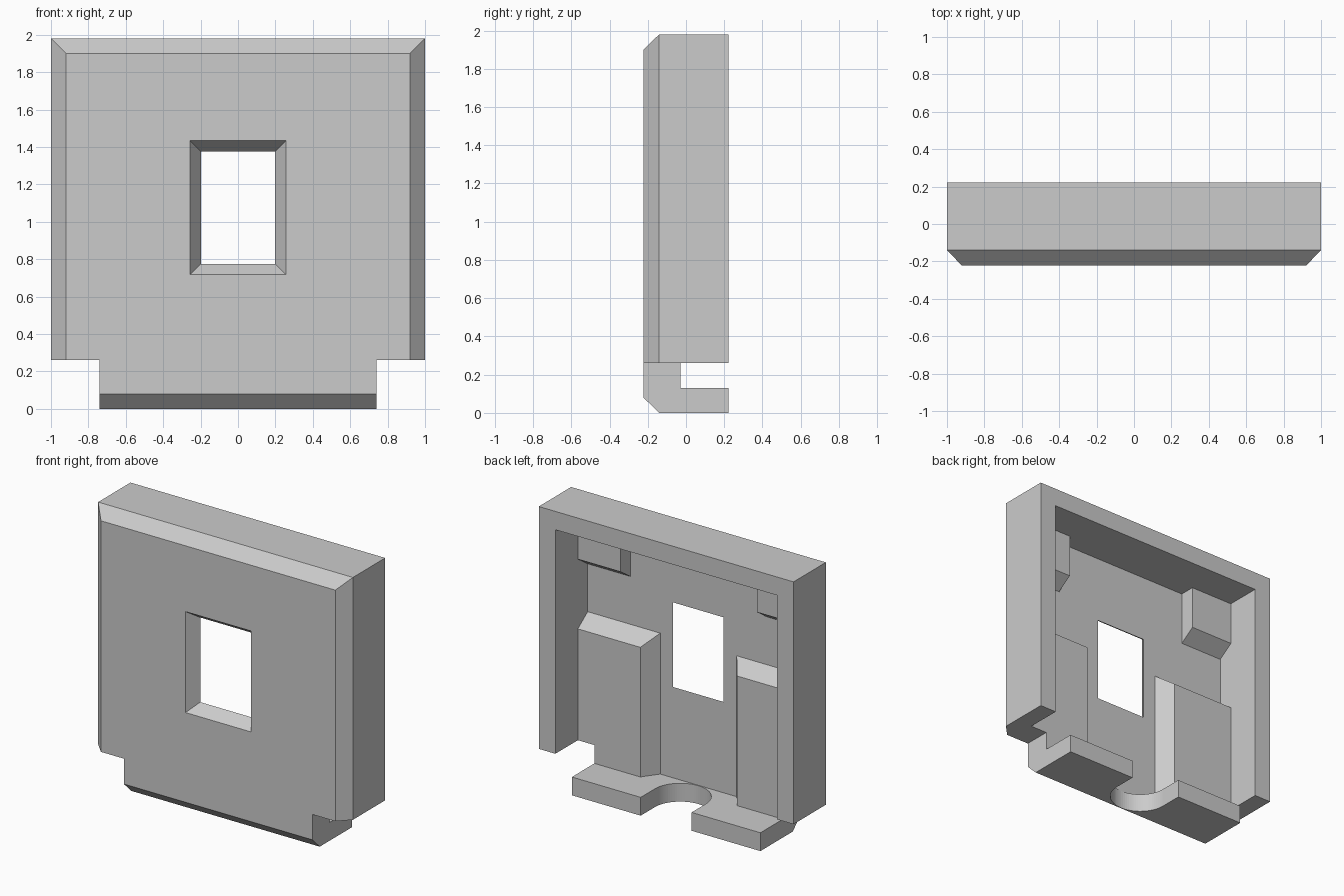
import bpy, bmesh
from math import sin, cos, pi

if "Cube" in bpy.data.objects:
    bpy.data.objects.remove(bpy.data.objects["Cube"])

YF, YP, YM, YR, YB = -0.2225, -0.14, -0.06, -0.03, 0.2225  # front, panel back, step, pad face, rear


def loft(name, sections, side=1):
    """Convex solid through rectangles (y, x0, x1, z0, z1)."""
    bm = bmesh.new()
    for y, x0, x1, z0, z1 in sections:
        for x in (x0, x1):
            for z in (z0, z1):
                bm.verts.new((x * side, y, z))
    bmesh.ops.remove_doubles(bm, verts=bm.verts, dist=1e-5)
    bmesh.ops.convex_hull(bm, input=bm.verts)
    bmesh.ops.delete(bm, geom=[v for v in bm.verts if not v.link_faces], context='VERTS')
    bmesh.ops.dissolve_limit(bm, angle_limit=0.01, verts=bm.verts, edges=bm.edges)
    bmesh.ops.recalc_face_normals(bm, faces=bm.faces)
    me = bpy.data.meshes.new(name)
    bm.to_mesh(me)
    bm.free()
    ob = bpy.data.objects.new(name, me)
    bpy.context.collection.objects.link(ob)
    return ob


def combine(target, other, operation):
    mod = target.modifiers.new(operation, 'BOOLEAN')
    mod.operation, mod.solver, mod.object = operation, 'EXACT', other
    bpy.context.view_layer.objects.active = target
    bpy.ops.object.modifier_apply(modifier=mod.name)
    bpy.data.objects.remove(other)


# Chamfered shell, hollowed from the rear and open at the bottom
cover = loft("cover_plate", [(YF, -0.92, 0.92, 0.26, 1.90),
                             (YP, -1, 1, 0.26, 1.98),
                             (YB, -1, 1, 0.26, 1.98)])
combine(cover, loft("cavity", [(YP, -0.87, 0.87, 0, 1.85),
                               (0.5, -0.87, 0.87, 0, 1.85)]), 'DIFFERENCE')

# Bottom neck and foot
combine(cover, loft("neck", [(YF, -0.74, 0.74, 0.08, 0.4),
                             (YP, -0.74, 0.74, 0.08, 0.4)]), 'UNION')
combine(cover, loft("foot", [(YF, -0.74, 0.74, 0.08, 0.13),
                             (YP, -0.74, 0.74, 0, 0.13),
                             (YB, -0.74, 0.74, 0, 0.13)]), 'UNION')

for s in (-1, 1):
    # Tall lower pad with sloped top and inner side
    combine(cover, loft("lower_pad", [(YR, 0.38, 0.9, 0.26, 1.05),
                                      (YM, 0.38, 0.9, 0.26, 1.05),
                                      (YP, 0.30, 0.9, 0.26, 1.13),
                                      (-0.18, 0.30, 0.9, 0.26, 1.13)], s), 'UNION')
    # Pad continuation down to the foot
    combine(cover, loft("pad_leg", [(YR, 0.38, 0.74, 0.1, 0.4),
                                    (YM, 0.38, 0.74, 0.1, 0.4),
                                    (YP, 0.30, 0.74, 0.1, 0.4),
                                    (-0.18, 0.30, 0.74, 0.1, 0.4)], s), 'UNION')
    # Upper corner block with sloped underside
    combine(cover, loft("upper_block", [(YR, 0.535, 0.9, 1.545, 1.9),
                                        (YM, 0.535, 0.9, 1.545, 1.9),
                                        (YP, 0.535, 0.9, 1.47, 1.9),
                                        (-0.18, 0.535, 0.9, 1.47, 1.9)], s), 'UNION')

# Window flaring towards the front
k = 0.08 / (YP - YF)
e, f = 0.05, 0.05 * 0.08 / (YP - YF)
combine(cover, loft("window", [(YF - e, -0.243 - f, 0.243 + f, 0.73 - f, 1.42 + f),
                               (YP, -0.163, 0.163, 0.81, 1.34),
                               (YP + 0.05, -0.163, 0.163, 0.81, 1.34)]), 'DIFFERENCE')

# Round-ended notch in the foot
r, c, n = 0.2, 0.065, 20
arc = [(c - r * cos(i * pi / 2 / n), r * sin(i * pi / 2 / n)) for i in range(n + 1)] + [(0.4, r)]
combine(cover, loft("notch", [(y, -w, w, -0.1, 0.2) for y, w in arc]), 'DIFFERENCE')

# Merge coplanar faces
bm = bmesh.new()
bm.from_mesh(cover.data)
bmesh.ops.remove_doubles(bm, verts=bm.verts, dist=1e-5)
bmesh.ops.dissolve_limit(bm, angle_limit=0.005, verts=bm.verts, edges=bm.edges)
bm.to_mesh(cover.data)
bm.free()
